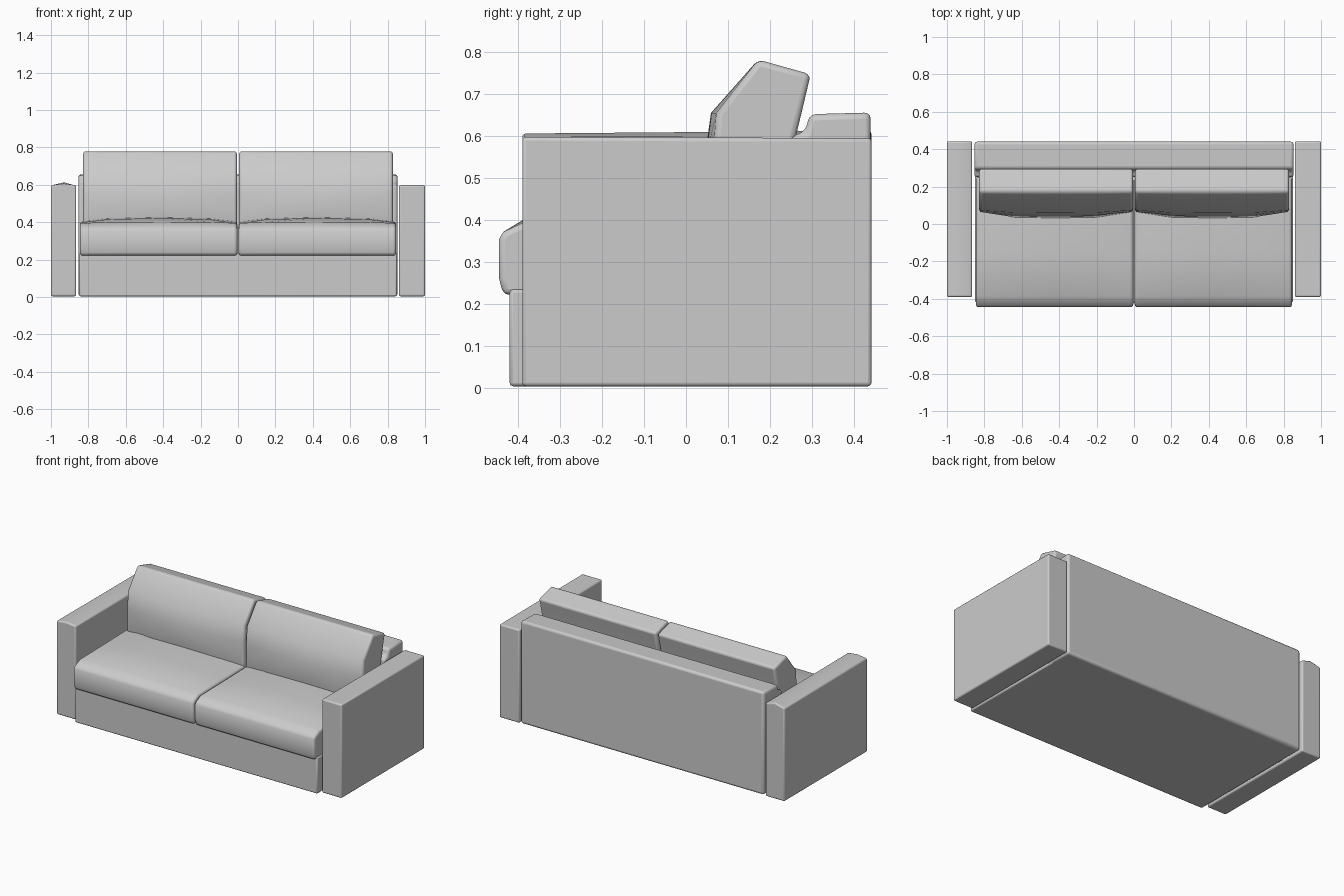
import bpy, bmesh

if "Cube" in bpy.data.objects:
    bpy.data.objects.remove(bpy.data.objects["Cube"])


def loft(name, sections, bevel=0.015, segments=3):
    """Skin matching (y, z) profiles placed along x, cap the ends, soften the edges."""
    bm = bmesh.new()
    rings = [[bm.verts.new((x, y, z)) for y, z in prof] for x, prof in sections]
    n = len(rings[0])
    for a, b in zip(rings, rings[1:]):
        for i in range(n):
            j = (i + 1) % n
            bm.faces.new((a[i], a[j], b[j], b[i]))
    bm.faces.new(rings[0])
    bm.faces.new(rings[-1])
    bmesh.ops.recalc_face_normals(bm, faces=bm.faces)
    mesh = bpy.data.meshes.new(name)
    bm.to_mesh(mesh)
    bm.free()
    ob = bpy.data.objects.new(name, mesh)
    bpy.context.collection.objects.link(ob)
    mod = ob.modifiers.new("soft_edges", 'BEVEL')
    mod.width = bevel
    mod.segments = segments
    mod.limit_method = 'ANGLE'
    mod.angle_limit = 0.6
    bpy.context.view_layer.objects.active = ob
    ob.select_set(True)
    bpy.ops.object.shade_smooth_by_angle(angle=0.7)
    ob.select_set(False)
    return ob


def rect(y0, y1, z0, z1, z1_back=None):
    return [(y0, z0), (y0, z1), (y1, z1_back or z1), (y1, z0)]


# Base plinth below the seats
base = rect(-0.42, 0.30, 0.004, 0.235)
loft("base", [(-0.85, base), (0.85, base)], 0.008, 2)

# Backrest frame with a stepped front
back = [(0.25, 0.004), (0.25, 0.60), (0.283, 0.61), (0.295, 0.652),
        (0.44, 0.656), (0.44, 0.004)]
loft("backrest", [(-0.853, back), (0.853, back)], 0.015)

# Arms: the left one has a slightly crowned top
arm = rect(-0.39, 0.442, 0.004, 0.598, 0.595)
crown = rect(-0.39, 0.442, 0.004, 0.606, 0.613)
loft("right_arm", [(0.86, arm), (1.0, arm)], 0.009)
loft("left_arm", [(-1.0, arm), (-0.93, crown), (-0.865, arm)], 0.009)

# Seat cushions: (x, rise of the crown)
seat_steps = [(0.004, 0.0), (0.15, 0.017), (0.42, 0.024), (0.70, 0.017), (0.845, 0.0)]
# Back cushions: (x, forward bulge of the front face)
back_steps = [(0.006, 0.0), (0.20, 0.03), (0.42, 0.034), (0.64, 0.03), (0.828, 0.0)]

for side, label in ((-1, "left"), (1, "right")):
    seat = []
    for x, h in seat_steps:
        seat.append((side * x, [(-0.435, 0.222), (-0.445, 0.26), (-0.445, 0.355),
                                (-0.435, 0.372), (-0.385, 0.395 + h * 0.3),
                                (-0.15, 0.398 + h), (0.05, 0.402 + h),
                                (0.25, 0.402 + h), (0.25, 0.222)]))
    loft(label + "_seat_cushion", seat, 0.014)

    cushion = []
    for x, b in back_steps:
        cushion.append((side * x, [(0.062, 0.36), (0.066 - b, 0.43),
                                   (0.065 - b * 0.6, 0.55),
                                   (0.073 - b * 0.4, 0.655), (0.172, 0.782),
                                   (0.297, 0.747), (0.262, 0.60), (0.21, 0.36)]))
    loft(label + "_back_cushion", cushion, 0.014)
